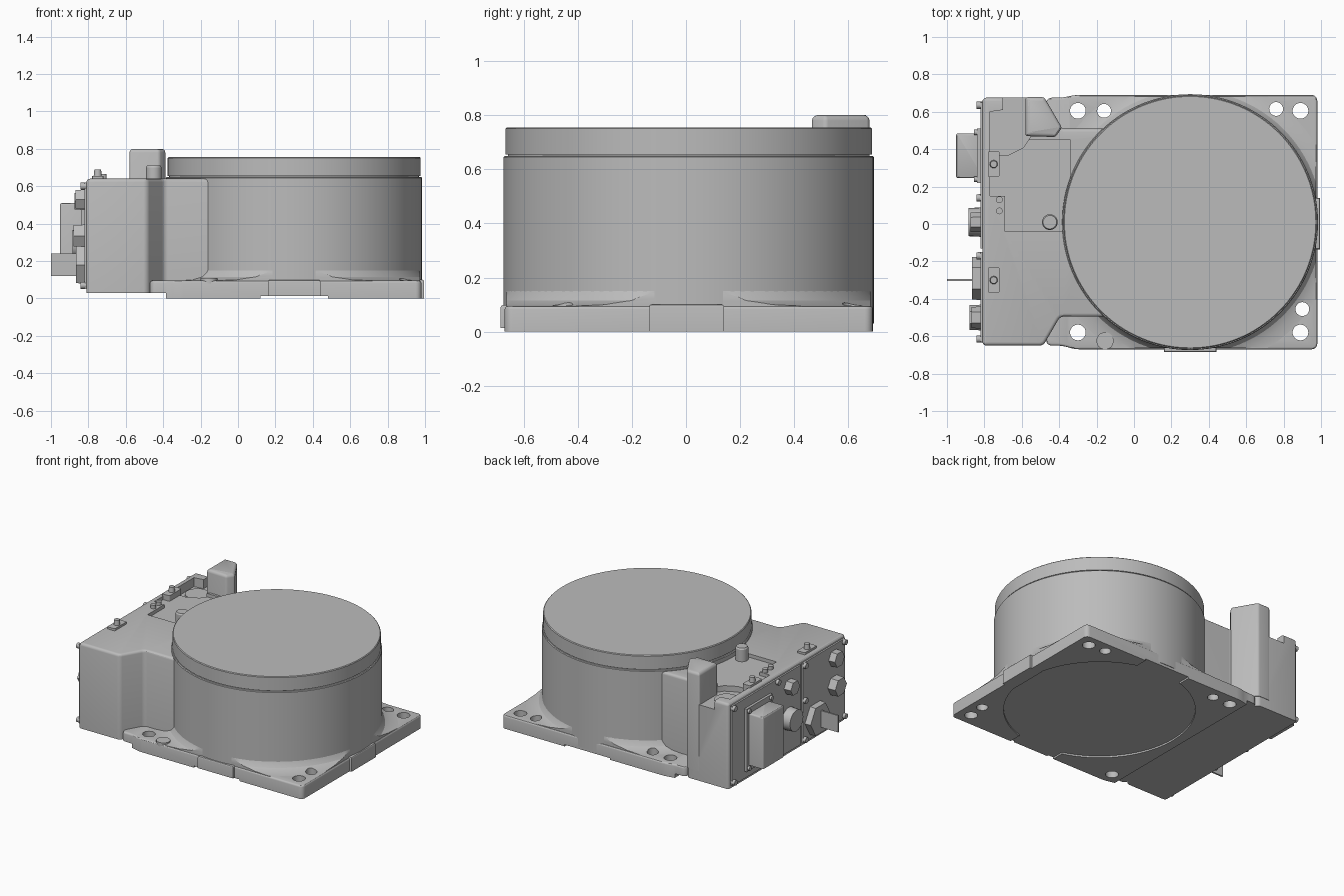
import bpy, bmesh
from math import radians, pi, cos, sin
from mathutils import Matrix, Vector

if "Cube" in bpy.data.objects:
    bpy.data.objects.remove(bpy.data.objects["Cube"], do_unlink=True)

grey = bpy.data.materials.new("machined_grey")
grey.use_nodes = True
COLOUR = (0.5, 0.5, 0.5, 1)
grey.diffuse_color = COLOUR
grey.node_tree.nodes["Principled BSDF"].inputs["Base Color"].default_value = COLOUR

DRUM = (0.3, 0.01)
FACE = -0.81  # x of the connector wall


def make(name, bm):
    bmesh.ops.recalc_face_normals(bm, faces=bm.faces)
    mesh = bpy.data.meshes.new(name)
    bm.to_mesh(mesh)
    bm.free()
    mesh.materials.append(grey)
    ob = bpy.data.objects.new(name, mesh)
    bpy.context.collection.objects.link(ob)
    return ob


def prism(name, outline, z0, z1, corner=0, top=0):
    """Extrude an outline; round its upright corners, then its top rim."""
    bm = bmesh.new()
    base = bm.faces.new([bm.verts.new((x, y, z0)) for x, y in outline])
    up = bmesh.ops.extrude_face_region(bm, geom=[base])["geom"]
    for v in up:
        if isinstance(v, bmesh.types.BMVert):
            v.co.z = z1
    if corner:
        sides = [e for e in bm.edges if abs(e.verts[0].co.z - e.verts[1].co.z) > 1e-4]
        bmesh.ops.bevel(bm, geom=sides, offset=corner, segments=5, profile=0.5, affect='EDGES')
    if top:
        rim = [e for e in bm.edges if all(abs(v.co.z - z1) < 1e-4 for v in e.verts)]
        bmesh.ops.bevel(bm, geom=rim, offset=top, segments=3, profile=0.5, affect='EDGES')
    return make(name, bm)


def box(name, x0, x1, y0, y1, z0, z1, corner=0, top=0):
    return prism(name, [(x0, y0), (x1, y0), (x1, y1), (x0, y1)], z0, z1, corner, top)


def lathe(name, profile, centre, steps=96):
    """Closed turned body from (radius, z) points, bottom to top."""
    bm = bmesh.new()
    rings = [[bm.verts.new((centre[0] + r * cos(2 * pi * i / steps),
                            centre[1] + r * sin(2 * pi * i / steps), z))
              for i in range(steps)] for r, z in profile]
    for a, b in zip(rings, rings[1:]):
        for i in range(steps):
            j = (i + 1) % steps
            bm.faces.new((a[i], a[j], b[j], b[i]))
    bm.faces.new(rings[0])
    bm.faces.new(rings[-1])
    return make(name, bm)


def peg(name, x, y, z0, z1, r, sides=32):
    return lathe(name, [(r, z0), (r, z1)], (x, y), sides)


def stud(name, y, z, r, length, sides=24):
    """Cylinder or hexagon standing out of the connector wall."""
    bm = bmesh.new()
    bmesh.ops.create_cone(bm, cap_ends=True, segments=sides, radius1=r, radius2=r * 0.94,
                          depth=length + 0.02,
                          matrix=Matrix.Translation(Vector((FACE - length / 2 + 0.01, y, z)))
                          @ Matrix.Rotation(-pi / 2, 4, 'Y'))
    return make(name, bm)


def cut(ob, cutters, operation='DIFFERENCE'):
    bpy.context.view_layer.objects.active = ob
    for c in cutters:
        c.hide_render = True
        m = ob.modifiers.new("cut", 'BOOLEAN')
        m.operation, m.solver, m.object = operation, 'EXACT', c
        bpy.ops.object.modifier_apply(modifier=m.name)
        bpy.data.objects.remove(c, do_unlink=True)


# Mounting plate with bolt holes and a shallow recess underneath
plate = prism("mounting_plate", [(-0.47, -0.65), (-0.38, -0.65), (-0.32, -0.67), (0.98, -0.67),
              (0.98, 0.69), (-0.32, 0.69), (-0.38, 0.675), (-0.47, 0.675)], 0, 0.095, 0.03, 0.012)
holes = [(-0.3, 0.605, 0.042), (-0.16, 0.605, 0.037), (0.76, 0.615, 0.037), (0.89, 0.605, 0.042),
         (0.9, -0.455, 0.037), (0.89, -0.58, 0.042), (-0.3, -0.58, 0.042)]
cut(plate, [box("under_step", -0.6, -0.385, -1, 1, -0.1, 0.03),
            peg("under_recess", *DRUM, -0.1, 0.012, 0.62, 96),
            box("under_slot_front", 0.12, 0.48, -0.8, -0.5, -0.1, 0.012),
            box("under_slot_back", 0.12, 0.48, 0.5, 0.8, -0.1, 0.012)])

# Flare between plate and drum, trimmed to the plate outline
flare = lathe("drum_flare", [(0.79, 0.08), (0.79, 0.095), (0.74, 0.1), (0.705, 0.115),
                             (0.688, 0.14), (0.68, 0.16)], DRUM)
cut(flare, [box("flare_trim", -0.4, 0.972, -0.664, 0.682, 0, 0.3, 0.05)], 'INTERSECT')
for body in (plate, flare):
    cut(body, [peg("bolt_hole", x, y, -0.1, 0.25, r) for x, y, r in holes])

# Drum with a groove below its lid
lathe("drum", [(0.684, 0.03), (0.684, 0.645), (0.68, 0.65), (0.668, 0.65), (0.668, 0.655),
               (0.677, 0.655), (0.677, 0.75), (0.672, 0.755)], DRUM, 128)

# Edge pads and locating boss on the plate
box("front_pad", 0.16, 0.44, -0.685, -0.6, 0.014, 0.098, 0, 0.008)
box("side_pad", 0.9, 0.995, -0.135, 0.14, 0.0, 0.1, 0, 0.008)
peg("locating_boss", -0.155, -0.625, 0.08, 0.108, 0.046)

# Electronics housing, running into the drum
housing = prism("electronics_housing", [(FACE, -0.65), (-0.485, -0.65), (-0.395, -0.495),
                (0.0, -0.495), (0.0, 0.51), (-0.395, 0.51), (-0.485, 0.675), (FACE, 0.675)],
                0.03, 0.64, 0.02, 0.018)
cut(housing, [
    prism("shallow_tray", [(-0.77, 0.15), (-0.69, 0.15), (-0.69, -0.04), (-0.34, -0.04),
          (-0.34, 0.45), (-0.6, 0.45), (-0.77, 0.4)], 0.615, 0.9),
    prism("deep_tray", [(-0.77, 0.37), (-0.67, 0.37), (-0.59, 0.41), (-0.55, 0.47), (-0.5, 0.48),
          (-0.46, 0.8), (-0.7, 0.8), (-0.7, 0.61), (-0.77, 0.6)], 0.575, 0.9)])

# Upright post at the back corner and fittings on the housing top
prism("corner_post", [(-0.58, 0.47), (-0.42, 0.465), (-0.385, 0.515), (-0.48, 0.678),
                      (-0.58, 0.678)], 0.1, 0.8, 0.012, 0.02)
peg("tray_disc", -0.68, 0.51, 0.57, 0.583, 0.08, 48)
lathe("top_knob", [(0.042, 0.6), (0.042, 0.7), (0.036, 0.71)], (-0.45, 0.01), 32)
for label, y in (("back", 0.32), ("front", -0.3)):
    box(label + "_sensor_base", -0.78, -0.72, y - 0.068, y + 0.068, 0.57, 0.655, 0.006)
    lathe(label + "_sensor_tip", [(0.022, 0.65), (0.018, 0.69)], (-0.75, y), 16)
for i, y in enumerate((0.07, 0.13)):
    peg("tray_pin_%d" % i, -0.72, y, 0.6, 0.665, 0.018, 16)

# Connector wall plates and screws
box("connector_plate", FACE - 0.012, FACE + 0.02, -0.13, 0.65, 0.05, 0.62)
box("power_plate", FACE - 0.012, FACE + 0.02, -0.63, -0.15, 0.05, 0.62)
for y in (-0.615, -0.17, 0.14, 0.635):
    for z in (0.07, 0.35, 0.6):
        if z != 0.35 or abs(y) < 0.3:
            stud("wall_screw", y, z, 0.02, 0.032, 12)

# Connectors
box("signal_connector_flange", -0.84, FACE, 0.22, 0.51, 0.1, 0.55)
for y in (0.24, 0.49):
    for z in (0.12, 0.53):
        stud("flange_screw", y, z, 0.016, 0.045, 12)
box("signal_connector", -0.952, -0.8, 0.245, 0.485, 0.14, 0.51, 0.012, 0.012)
stud("round_connector", 0.01, 0.29, 0.08, 0.075)
stud("upper_hex_plug", 0.01, 0.52, 0.055, 0.065, 6)
stud("lower_hex_plug", -0.5, 0.335, 0.07, 0.07, 6)
stud("corner_hex_plug", -0.5, 0.53, 0.06, 0.06, 6)
stud("power_socket", -0.29, 0.18, 0.12, 0.055, 6)
box("power_blade", -1.0, FACE, -0.306, -0.294, 0.12, 0.24)

# Smooth the rounded surfaces, keep edges crisp
bpy.ops.object.select_all(action='DESELECT')
for ob in bpy.context.collection.objects:
    if ob.type == 'MESH':
        ob.select_set(True)
        bpy.context.view_layer.objects.active = ob
bpy.ops.object.shade_smooth_by_angle(angle=radians(30))
